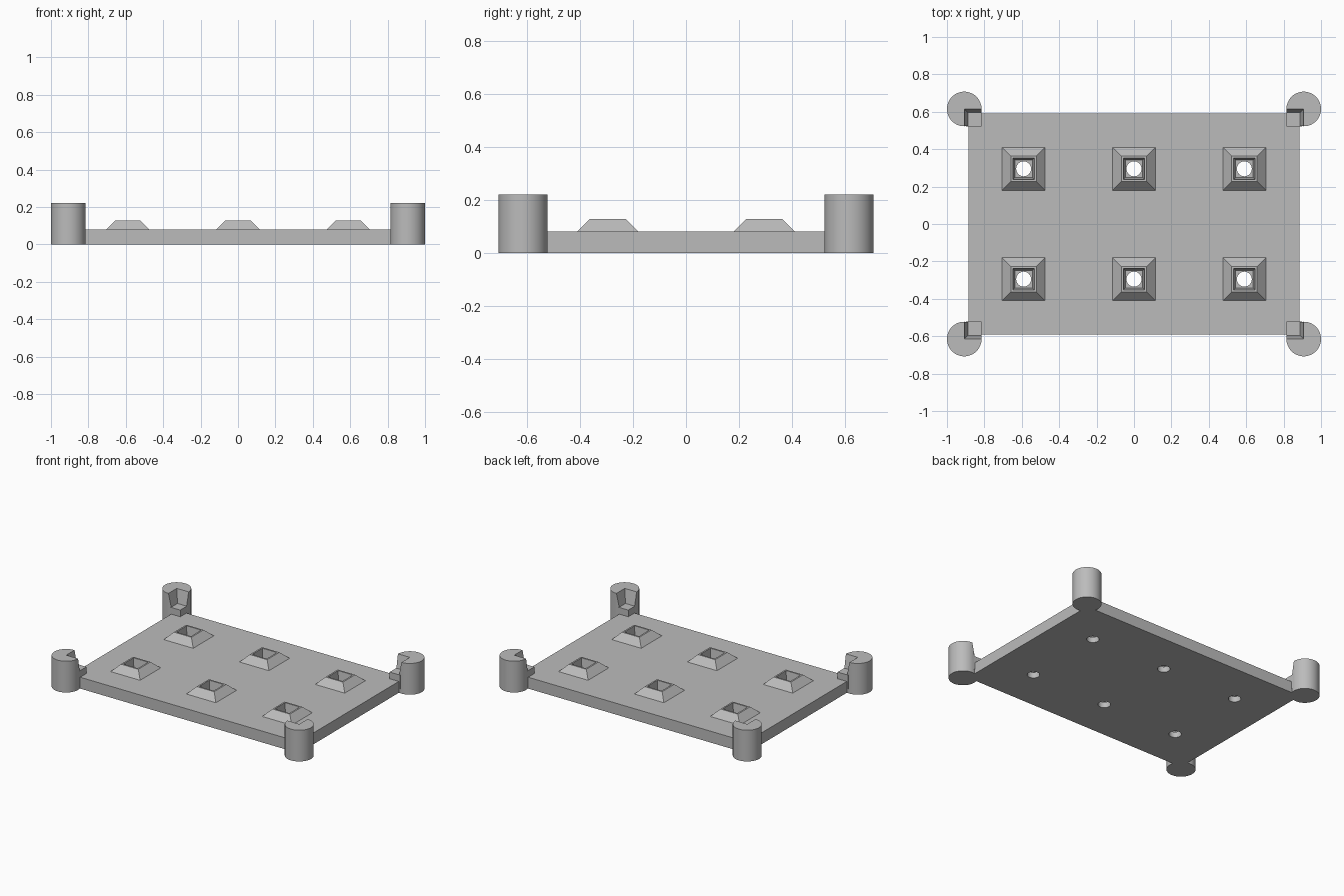
import bpy, bmesh
from mathutils import Matrix

cube = bpy.data.objects.get("Cube")
if cube:
    bpy.data.objects.remove(cube, do_unlink=True)

# One plain grey for the whole model
grey = bpy.data.materials.new("plain grey")
grey.use_nodes = True
colour = (0.5, 0.5, 0.5, 1)
grey.diffuse_color = colour
grey.node_tree.nodes["Principled BSDF"].inputs["Base Color"].default_value = colour

SLAB_TOP, PAD_TOP, POST_TOP = 0.08, 0.127, 0.22
SLAB_X, SLAB_Y = 0.886, 0.591
POST_X, POST_Y, POST_R = 0.9075, 0.615, 0.0925
PADS = [(x, y) for x in (-0.59, 0, 0.59) for y in (-0.295, 0.295)]


def make(name, bm):
    bmesh.ops.recalc_face_normals(bm, faces=bm.faces)
    mesh = bpy.data.meshes.new(name)
    bm.to_mesh(mesh)
    bm.free()
    mesh.materials.append(grey)
    ob = bpy.data.objects.new(name, mesh)
    bpy.context.collection.objects.link(ob)
    return ob


def add_frustum(bm, low, high, z0, z1):
    """Four-sided block; low and high are (x0, y0, x1, y1) rectangles."""
    rings = []
    for (x0, y0, x1, y1), z in ((low, z0), (high, z1)):
        corners = ((x0, y0), (x1, y0), (x1, y1), (x0, y1))
        rings.append([bm.verts.new((x, y, z)) for x, y in corners])
    a, b = rings
    bm.faces.new(a[::-1])
    bm.faces.new(b)
    for i in range(4):
        j = (i + 1) % 4
        bm.faces.new((a[i], a[j], b[j], b[i]))


def square(x, y, half):
    return (x - half, y - half, x + half, y + half)


def add_cylinder(bm, x, y, r, z0, z1, sides):
    bmesh.ops.create_cone(bm, cap_ends=True, segments=sides, radius1=r, radius2=r,
                          depth=z1 - z0,
                          matrix=Matrix.Translation((x, y, (z0 + z1) / 2)))


def combine(ob, other, operation):
    """Apply a boolean and remove the helper."""
    other.hide_render = True
    mod = ob.modifiers.new(operation, 'BOOLEAN')
    mod.operation, mod.solver, mod.object = operation, 'EXACT', other
    bpy.context.view_layer.objects.active = ob
    bpy.ops.object.modifier_apply(modifier=mod.name)
    bpy.data.objects.remove(other, do_unlink=True)


def smooth(ob):
    bpy.ops.object.select_all(action='DESELECT')
    ob.select_set(True)
    bpy.context.view_layer.objects.active = ob
    bpy.ops.object.shade_smooth_by_angle(angle=0.5)


# Base plate with six raised pads
bm = bmesh.new()
rect = (-SLAB_X, -SLAB_Y, SLAB_X, SLAB_Y)
add_frustum(bm, rect, rect, 0, SLAB_TOP)
plate = make("base_plate", bm)

bm = bmesh.new()
for x, y in PADS:
    # the pad's foot is sunk into the plate, following its slope
    add_frustum(bm, square(x, y, 0.125), square(x, y, 0.068), SLAB_TOP - 0.01, PAD_TOP)
combine(plate, make("pads", bm), 'UNION')

# Tapered square pocket in each pad
bm = bmesh.new()
for x, y in PADS:
    add_frustum(bm, square(x, y, 0.046), square(x, y, 0.058), 0.04, PAD_TOP + 0.01)
combine(plate, make("pocket_cutter", bm), 'DIFFERENCE')

# Round hole through the plate below each pocket
bm = bmesh.new()
for x, y in PADS:
    add_cylinder(bm, x, y, 0.04, -0.05, 0.2, 32)
combine(plate, make("hole_cutter", bm), 'DIFFERENCE')
smooth(plate)

# Corner posts, each with a sloped notch and a square ledge on its inner quarter
for sx, side in ((1, "left"), (-1, "right")):
    for sy, end in ((1, "back"), (-1, "front")):
        def corner(inset, reach):
            xs = sorted((sx * (POST_X - inset), sx * (POST_X - reach)))
            ys = sorted((sy * (POST_Y - inset), sy * (POST_Y - reach)))
            return (xs[0], ys[0], xs[1], ys[1])

        bm = bmesh.new()
        add_cylinder(bm, sx * POST_X, sy * POST_Y, POST_R, 0, POST_TOP, 64)
        post = make(f"{end}_{side}_post", bm)

        bm = bmesh.new()
        ledge = corner(0.01, POST_R)
        add_frustum(bm, ledge, ledge, 0.03, PAD_TOP)
        combine(post, make("ledge", bm), 'UNION')

        bm = bmesh.new()
        add_frustum(bm, corner(0.02, 0.2), corner(-0.002, 0.2), PAD_TOP, POST_TOP + 0.01)
        combine(post, make("notch_cutter", bm), 'DIFFERENCE')
        smooth(post)
